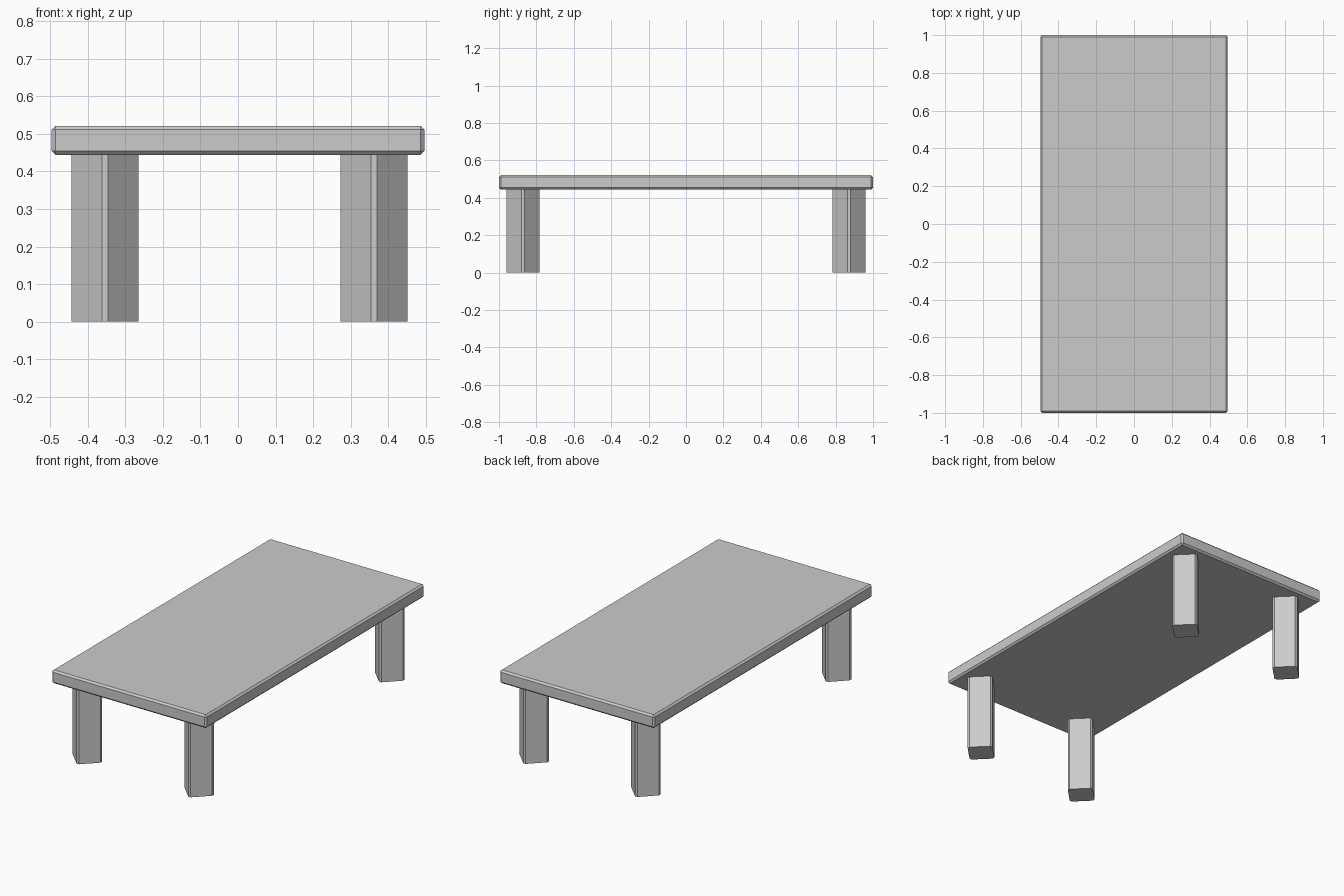
import bpy, bmesh
from math import radians

if "Cube" in bpy.data.objects:
    bpy.data.objects.remove(bpy.data.objects["Cube"])


def chamfered_box(name, size, location, chamfer, vertical_only=False, turn=0.0):
    """Flat-faced box with single-segment chamfers."""
    bm = bmesh.new()
    bmesh.ops.create_cube(bm, size=1)
    bmesh.ops.scale(bm, vec=size, verts=bm.verts)
    edges = [e for e in bm.edges
             if not vertical_only or abs(e.verts[0].co.z - e.verts[1].co.z) > 1e-4]
    bmesh.ops.bevel(bm, geom=edges, offset=chamfer, segments=1,
                    affect='EDGES', profile=0.5)
    mesh = bpy.data.meshes.new(name)
    bm.to_mesh(mesh)
    bm.free()
    obj = bpy.data.objects.new(name, mesh)
    obj.location = location
    obj.rotation_euler.z = turn
    bpy.context.collection.objects.link(obj)
    return obj


UNDERSIDE, TOP = 0.444, 0.521

# Tabletop: thin slab chamfered on every edge
chamfered_box("tabletop", (0.992, 2.0, TOP - UNDERSIDE),
              (0, 0, (TOP + UNDERSIDE) / 2), 0.01)

# Legs: square posts turned 45 degrees, chamfered along the upright edges only
for side, x in (("left", -0.354), ("right", 0.362)):
    for end, y in (("front", -0.872), ("back", 0.872)):
        chamfered_box(f"{end}_{side}_leg", (0.1365, 0.1365, UNDERSIDE),
                      (x, y, UNDERSIDE / 2), 0.011, True, radians(45))
